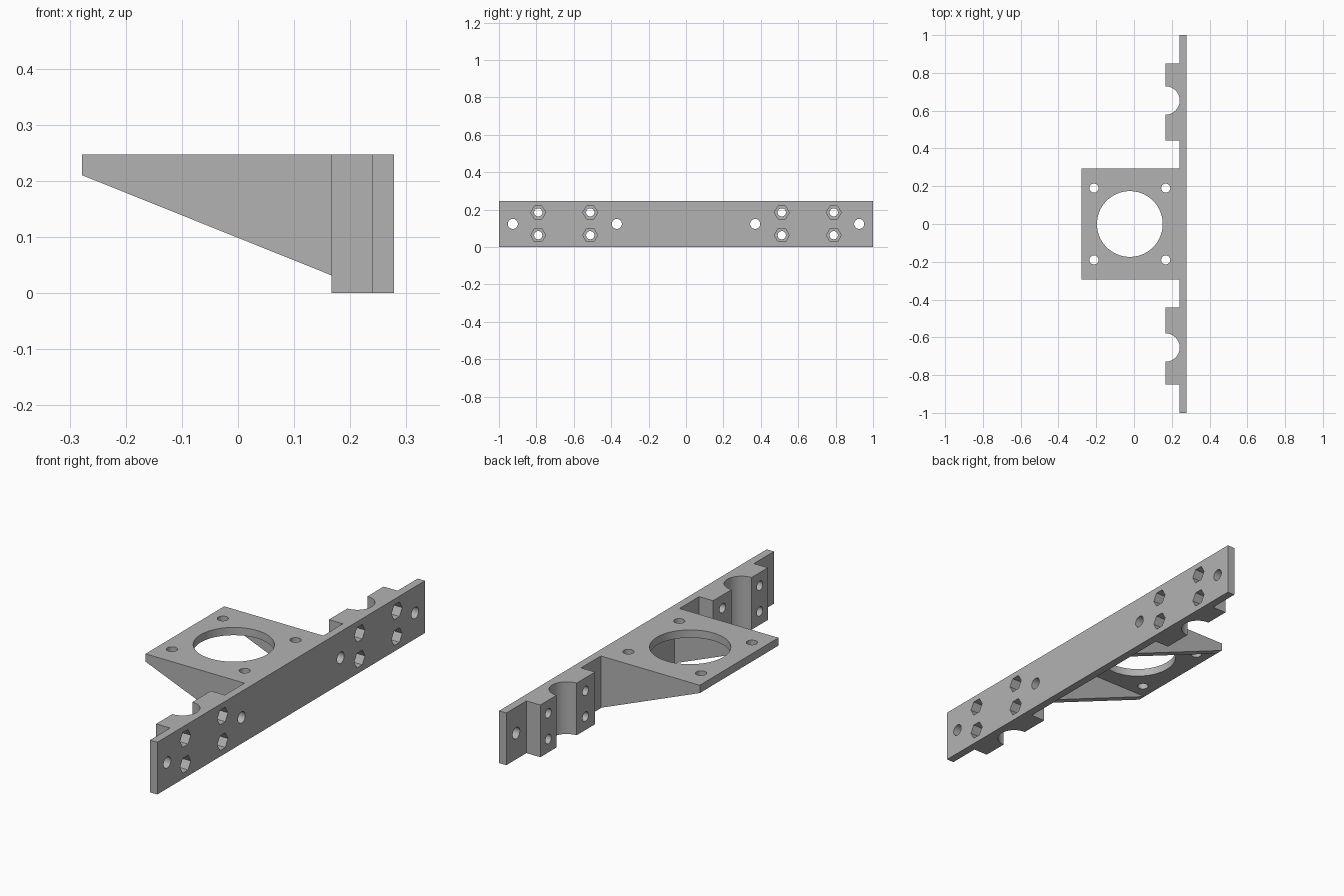
import bpy, bmesh, math
from mathutils import Matrix, Vector

if "Cube" in bpy.data.objects:
    bpy.data.objects.remove(bpy.data.objects["Cube"], do_unlink=True)

HEIGHT = 0.247
WALL_IN, WALL_OUT = 0.24, 0.278
BLOCK_X = 0.167
SHEET = 0.037           # thickness of shelf and gussets
SHELF_HALF = 0.294

grey = bpy.data.materials.new("plain grey")
grey.use_nodes = True
grey.diffuse_color = (0.45, 0.45, 0.45, 1)
grey.node_tree.nodes["Principled BSDF"].inputs["Base Color"].default_value = grey.diffuse_color


def make_object(name, bm):
    bmesh.ops.recalc_face_normals(bm, faces=bm.faces)
    mesh = bpy.data.meshes.new(name)
    bm.to_mesh(mesh)
    bm.free()
    mesh.materials.append(grey)
    obj = bpy.data.objects.new(name, mesh)
    bpy.context.collection.objects.link(obj)
    return obj


def extrude(name, points, offset):
    """Prism from a closed planar outline."""
    bm = bmesh.new()
    face = bm.faces.new([bm.verts.new(p) for p in points])
    result = bmesh.ops.extrude_face_region(bm, geom=[face], use_keep_orig=True)
    verts = [v for v in result["geom"] if isinstance(v, bmesh.types.BMVert)]
    bmesh.ops.translate(bm, vec=Vector(offset), verts=verts)
    return make_object(name, bm)


def cylinders(name, centres, radius, depth, axis, sides):
    """One cutter holding a row of equal cylinders or hexagons."""
    bm = bmesh.new()
    turn = Matrix.Rotation(math.pi / 2, 4, "Y") if axis == "X" else Matrix()
    for c in centres:
        bmesh.ops.create_cone(bm, cap_ends=True, segments=sides, radius1=radius,
                              radius2=radius, depth=depth,
                              matrix=Matrix.Translation(c) @ turn)
    return make_object(name, bm)


def cut(obj, cutter):
    mod = obj.modifiers.new("cut", "BOOLEAN")
    mod.operation = "DIFFERENCE"
    mod.solver = "EXACT"
    mod.object = cutter
    cutter.hide_render = True
    bpy.context.view_layer.objects.active = obj
    bpy.ops.object.modifier_apply(modifier=mod.name)
    bpy.data.objects.remove(cutter, do_unlink=True)


def finish(obj):
    bpy.ops.object.select_all(action="DESELECT")
    obj.select_set(True)
    bpy.context.view_layer.objects.active = obj
    bpy.ops.object.shade_smooth_by_angle(angle=math.radians(30))


# Wall with two grooved rod clamps, as one plan outline
GROOVE_Y, GROOVE_R, STEPS = 0.654, 0.075, 32
half = [(WALL_IN, 0.441), (BLOCK_X, 0.441)]
for i in range(STEPS + 1):
    a = math.pi * i / STEPS
    half.append((BLOCK_X + GROOVE_R * math.sin(a), GROOVE_Y - GROOVE_R * math.cos(a)))
half += [(BLOCK_X, 0.85), (WALL_IN, 0.85), (WALL_IN, 1), (WALL_OUT, 1)]
outline = half + [(x, -y) for x, y in reversed(half)]
wall = extrude("clamp_wall", [(x, y, 0) for x, y in outline], (0, 0, HEIGHT))

# Mounting holes, clamp bolt holes and hexagonal nut pockets
mounts = [(0.25, s * y, HEIGHT / 2) for s in (-1, 1) for y in (0.37, 0.926)]
bolts = [(0.22, s * y, z) for s in (-1, 1) for y in (0.512, 0.79) for z in (0.063, 0.185)]
nuts = [(WALL_OUT, y, z) for _, y, z in bolts]
cut(wall, cylinders("mount_cutter", mounts, 0.027, 0.3, "X", 32))
cut(wall, cylinders("bolt_cutter", bolts, 0.022, 0.3, "X", 32))
cut(wall, cylinders("nut_cutter", nuts, 0.04, 0.1, "X", 6))
finish(wall)

# Square shelf with the large round opening and four screw holes
F = -WALL_OUT
bottom = HEIGHT - SHEET
shelf = extrude("shelf",
                [(F, -SHELF_HALF, bottom), (WALL_IN, -SHELF_HALF, bottom),
                 (WALL_IN, SHELF_HALF, bottom), (F, SHELF_HALF, bottom)], (0, 0, SHEET))
CX = -0.022
screws = [(CX + sx * 0.19, sy * 0.19, HEIGHT) for sx in (-1, 1) for sy in (-1, 1)]
cut(shelf, cylinders("opening_cutter", [(CX, 0, HEIGHT)], 0.174, 0.3, "Z", 96))
cut(shelf, cylinders("screw_cutter", screws, 0.024, 0.3, "Z", 32))
finish(shelf)

# Triangular gussets under both shelf edges
for side, label in ((1, "back"), (-1, "front")):
    y = side * SHELF_HALF
    extrude(label + "_gusset",
            [(F, y, bottom), (WALL_IN, y, bottom), (WALL_IN, y, 0.002)],
            (0, -side * SHEET, 0))
